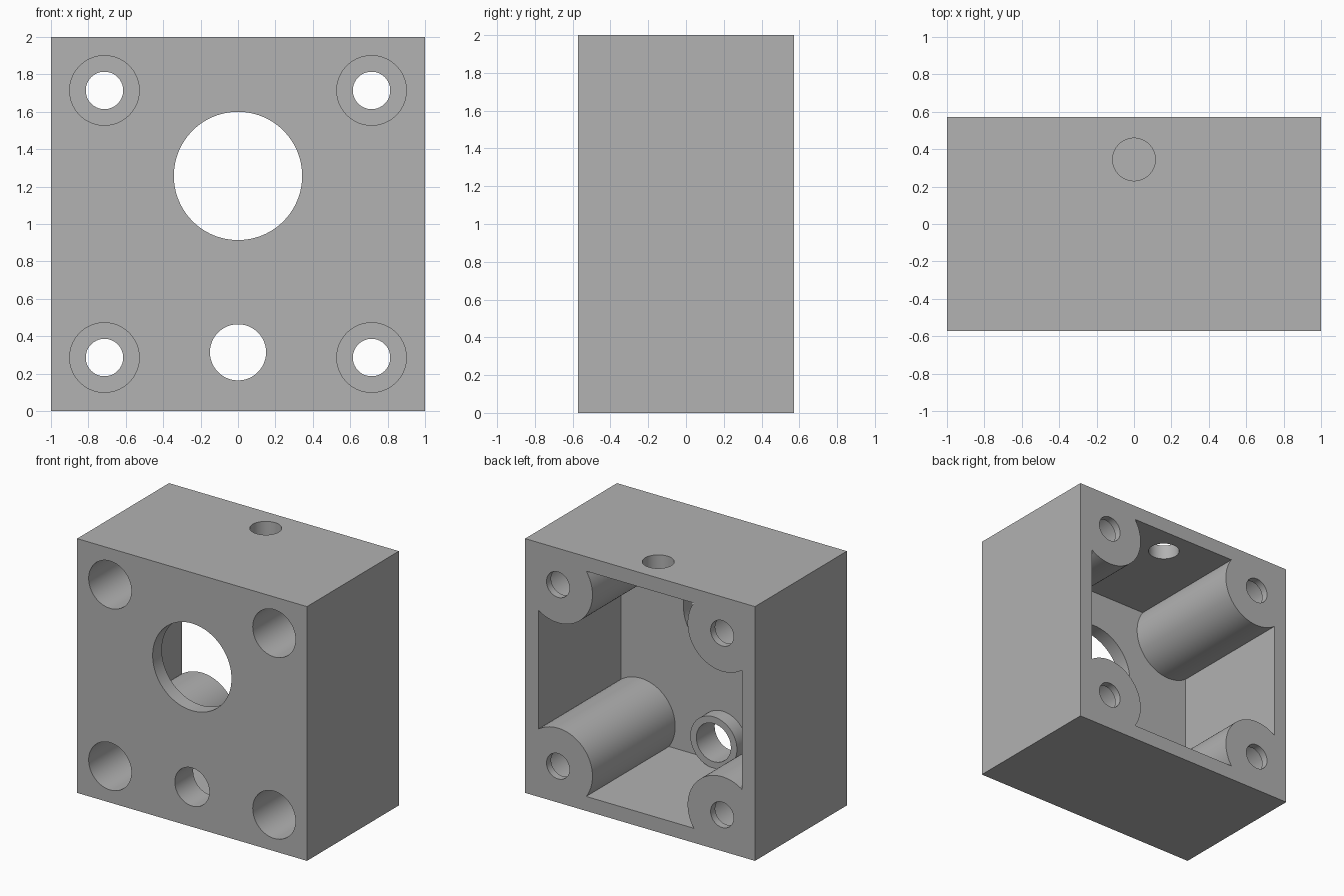
import bpy
import math

# Remove the default cube
old = bpy.data.objects.get("Cube")
if old:
    bpy.data.objects.remove(old, do_unlink=True)

HALF_DEPTH = 0.571
WALL = 0.114
OVER = 0.2                      # how far cutters run past a face
FRONT, BACK = -HALF_DEPTH, HALF_DEPTH


def box(name, x, y0, y1, z0, z1):
    bpy.ops.mesh.primitive_cube_add(size=1, location=(0, (y0 + y1) / 2, (z0 + z1) / 2))
    ob = bpy.context.object
    ob.name = name
    ob.scale = (2 * x, y1 - y0, z1 - z0)
    bpy.ops.object.transform_apply(location=True, rotation=True, scale=True)
    return ob


def rod(name, radius, x, z, y0, y1):
    """Cylinder lying along y."""
    bpy.ops.mesh.primitive_cylinder_add(
        vertices=96, radius=radius, depth=y1 - y0,
        location=(x, (y0 + y1) / 2, z), rotation=(math.pi / 2, 0, 0))
    ob = bpy.context.object
    ob.name = name
    bpy.ops.object.transform_apply(location=True, rotation=True, scale=True)
    return ob


def cut(target, cutter):
    """Subtract the cutter from the target and discard it."""
    cutter.hide_render = True
    bpy.context.view_layer.objects.active = target
    mod = target.modifiers.new("cut", 'BOOLEAN')
    mod.operation = 'DIFFERENCE'
    mod.solver = 'EXACT'
    mod.object = cutter
    bpy.ops.object.modifier_apply(modifier=mod.name)
    bpy.data.objects.remove(cutter, do_unlink=True)


corners = [(sx * 0.714, 1 + sz * 0.714) for sx in (-1, 1) for sz in (-1, 1)]

# Outer block, open at the back
housing = box("housing", 1, FRONT, BACK, 0, 2)

# Cavity volume, leaving the screw bosses and the small collar standing
cavity = box("cavity_cutter", 1 - WALL, FRONT + WALL, BACK + OVER, WALL, 2 - WALL)
for x, z in corners:
    cut(cavity, rod("screw_boss", 0.3, x, z, FRONT - OVER, BACK + 2 * OVER))
cut(cavity, rod("collar", 0.203, 0, 0.314, FRONT - OVER, FRONT + 2 * WALL))
cut(housing, cavity)

# Screw holes: deep counterbore from the front, narrow hole through the back
for x, z in corners:
    cut(housing, rod("counterbore", 0.186, x, z, FRONT - OVER, BACK - 0.057))
    cut(housing, rod("screw_hole", 0.1, x, z, 0, BACK + OVER))

# Large and small openings in the front wall
cut(housing, rod("large_opening", 0.343, 0, 1.257, FRONT - OVER, 0))
cut(housing, rod("small_opening", 0.15, 0, 0.314, FRONT - OVER, 0))

# Cable hole in the top wall
bpy.ops.mesh.primitive_cylinder_add(vertices=96, radius=0.114, depth=0.6, location=(0, 0.345, 2))
cut(housing, bpy.context.object)

# Plain grey finish
grey = bpy.data.materials.new("plain_grey")
grey.use_nodes = True
colour = (0.445, 0.445, 0.445, 1)
grey.diffuse_color = colour
grey.node_tree.nodes["Principled BSDF"].inputs["Base Color"].default_value = colour
housing.data.materials.clear()
housing.data.materials.append(grey)

# Smooth round walls, sharp edges
bpy.ops.object.select_all(action='DESELECT')
housing.select_set(True)
bpy.context.view_layer.objects.active = housing
bpy.ops.object.shade_smooth_by_angle(angle=math.radians(30))
